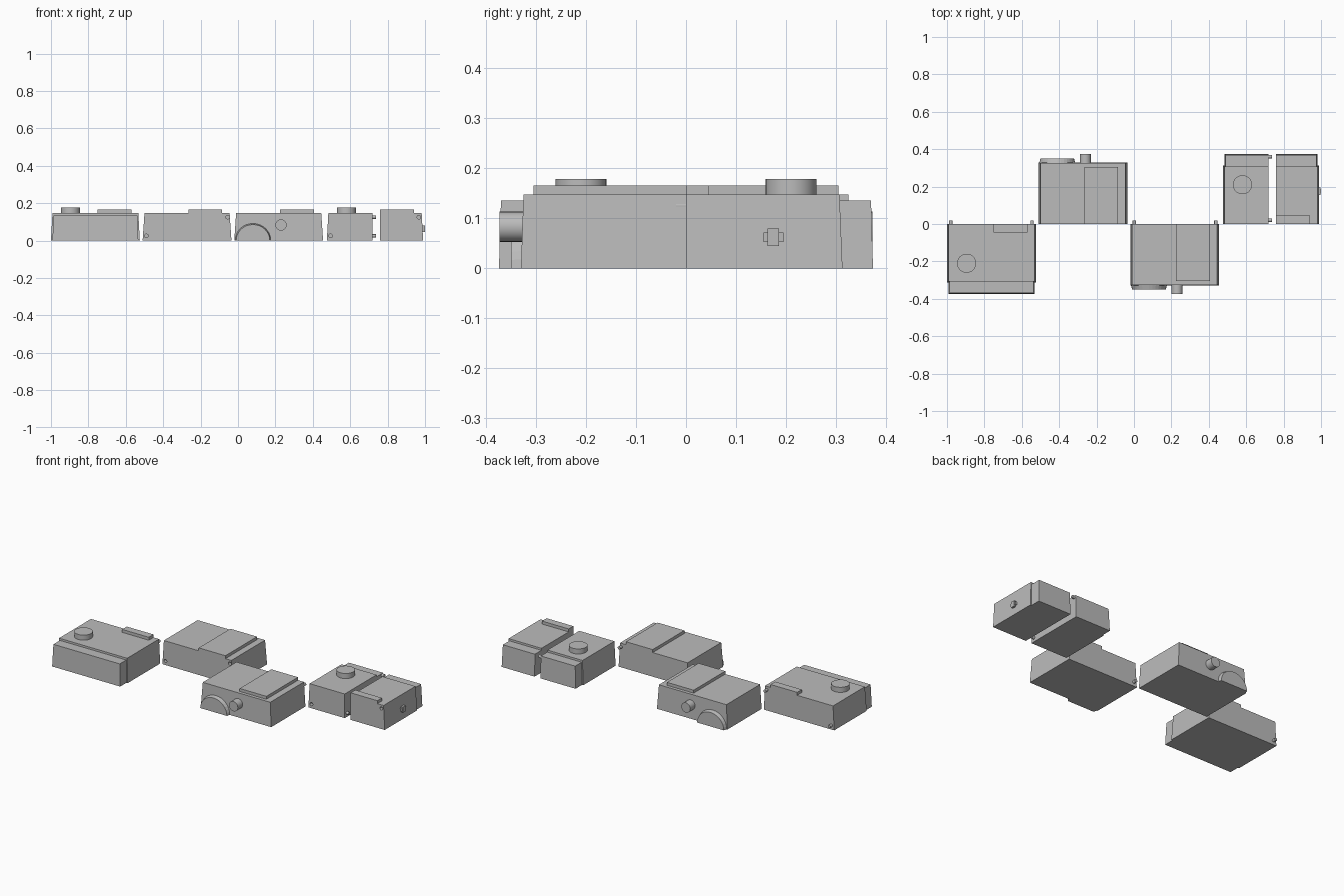
import bpy, bmesh, math
from mathutils import Matrix, Vector

cube = bpy.data.objects.get("Cube")
if cube:
    bpy.data.objects.remove(cube)

grey = bpy.data.materials.new("plain_grey")
grey.use_nodes = True
colour = (0.5, 0.5, 0.5, 1)
grey.diffuse_color = colour
grey.node_tree.nodes["Principled BSDF"].inputs["Base Color"].default_value = colour

ROOF, LEDGE = 0.147, 0.135
PIN_LOW, PIN_HIGH = 0.025, 0.125


def finish(name, bm):
    bmesh.ops.recalc_face_normals(bm, faces=bm.faces)
    mesh = bpy.data.meshes.new(name)
    bm.to_mesh(mesh)
    bm.free()
    mesh.materials.append(grey)
    ob = bpy.data.objects.new(name, mesh)
    bpy.context.collection.objects.link(ob)
    return ob


def block(name, x, y, z, inset=(0, 0, 0, 0)):
    """Box whose top is inset on its left, right, front and back sides."""
    bm = bmesh.new()
    l, r, f, b = inset
    rings = []
    for h, k in ((z[0], 0), (z[1], 1)):
        rings.append([bm.verts.new(p) for p in (
            (x[0] + l * k, y[0] + f * k, h), (x[1] - r * k, y[0] + f * k, h),
            (x[1] - r * k, y[1] - b * k, h), (x[0] + l * k, y[1] - b * k, h))])
    low, high = rings
    bm.faces.new(low)
    bm.faces.new(high)
    for i in range(4):
        j = (i + 1) % 4
        bm.faces.new((low[i], low[j], high[j], high[i]))
    return finish(name, bm)


def rod(name, start, end, radius, sides=32):
    start, end = Vector(start), Vector(end)
    axis = end - start
    bm = bmesh.new()
    turn = axis.to_track_quat("Z", "Y").to_matrix().to_4x4()
    bmesh.ops.create_cone(bm, cap_ends=True, segments=sides, radius1=radius,
                          radius2=radius, depth=axis.length,
                          matrix=Matrix.Translation((start + end) / 2) @ turn)
    ob = finish(name, bm)
    for p in ob.data.polygons:
        p.use_smooth = len(p.vertices) == 4
    for e in ob.data.edges:
        e.use_edge_sharp = any(len(p.vertices) > 4 and set(e.vertices) <= set(p.vertices)
                               for p in ob.data.polygons)
    return ob


def hole(body, start, end):
    cutter = rod("hole_cutter", start, end, 0.01, 16)
    cutter.hide_render = True
    cutter.hide_viewport = True
    cutter.display_type = "WIRE"
    mod = body.modifiers.new("socket", "BOOLEAN")
    mod.operation = "DIFFERENCE"
    mod.object = cutter


def span(a, b, side):
    return tuple(sorted((a * side, b * side)))


def arch(name, x, base_y, side):
    """Half-round awning with a slightly smaller outer face."""
    bm = bmesh.new()
    rings = []
    for depth, radius in ((0, 0.098), (0.03, 0.09)):
        rings.append([bm.verts.new((x + radius * math.cos(math.pi * i / 16),
                                    side * (base_y + depth),
                                    radius * 0.95 * math.sin(math.pi * i / 16)))
                      for i in range(17)])
    for ring in rings:
        bm.faces.new(ring)
    for i in range(17):
        j = (i + 1) % 17
        bm.faces.new((rings[0][i], rings[0][j], rings[1][j], rings[1][i]))
    return finish(name, bm)


# Arched quarters: mirrored front to back
bodies = {}
for label, x0, side in (("front", -0.02, -1), ("back", -0.51, 1)):
    taper = (0.01, 0.01, 0.005 * (side < 0), 0.005 * (side > 0))
    bodies[label] = block(label + "_arched_body", (x0, x0 + 0.475), span(0, 0.33, side),
                          (0, ROOF), taper)
    block(label + "_roof_panel", (x0 + 0.245, x0 + 0.425), span(0, 0.305, side), (0.14, 0.165))
    arch(label + "_arch", x0 + 0.1, 0.32, side)
    rod(label + "_round_knob", (x0 + 0.25, 0.3 * side, 0.083),
        (x0 + 0.25, 0.373 * side, 0.083), 0.03)

# Chimney quarters: one whole, one split in two
pieces = (("whole", -1.0, -0.525, -1, 0.008, 0.008),
          ("split_left", 0.475, 0.72, 1, 0.008, 0),
          ("split_right", 0.76, 0.99, 1, 0, 0.008))
for label, x0, x1, side, l, r in pieces:
    bodies[label] = block(label + "_body", (x0, x1), span(0, 0.313, side), (0, ROOF),
                          (l, r, 0.006 * (side < 0), 0.006 * (side > 0)))
    block(label + "_end_ledge", (x0 + l, x1 - r), span(0.29, 0.374, side), (0, LEDGE),
          (l * 0.7, r * 0.7, 0.004 * (side < 0), 0.004 * (side > 0)))
for label, x, side in (("whole", -0.895, -1), ("split", 0.58, 1)):
    rod(label + "_chimney", (x, 0.21 * side, 0.13), (x, 0.21 * side, 0.178), 0.051)
for label, x, side in (("whole", -0.75, -1), ("split", 0.76, 1)):
    block(label + "_roof_strip", (x, x + 0.18), span(0, 0.045, side), (0.14, 0.165))

# Cross-shaped knob on the right-hand end
block("knob_upright", (0.97, 1.0), (0.163, 0.186), (0.045, 0.08))
block("knob_bar", (0.97, 0.997), (0.155, 0.195), (0.053, 0.072))

# Joining pins
for x, z in ((-0.98, PIN_LOW), (-0.545, PIN_HIGH), (0.002, PIN_LOW), (0.438, PIN_HIGH)):
    rod("joining_pin", (x, -0.02, z), (x, 0.02, z), 0.009, 16)
for y, z in ((0.02, PIN_LOW), (0.36, PIN_HIGH)):
    rod("split_pin", (0.70, y, z), (0.737, y, z), 0.009, 16)

# Matching sockets
for label, x, z in (("back", -0.49, PIN_LOW), ("back", -0.055, PIN_HIGH),
                    ("split_left", 0.495, PIN_LOW), ("split_right", 0.967, PIN_HIGH)):
    hole(bodies[label], (x, -0.02, z), (x, 0.02, z))
hole(bodies["split_right"], (0.74, 0.02, PIN_LOW), (0.78, 0.02, PIN_LOW))
